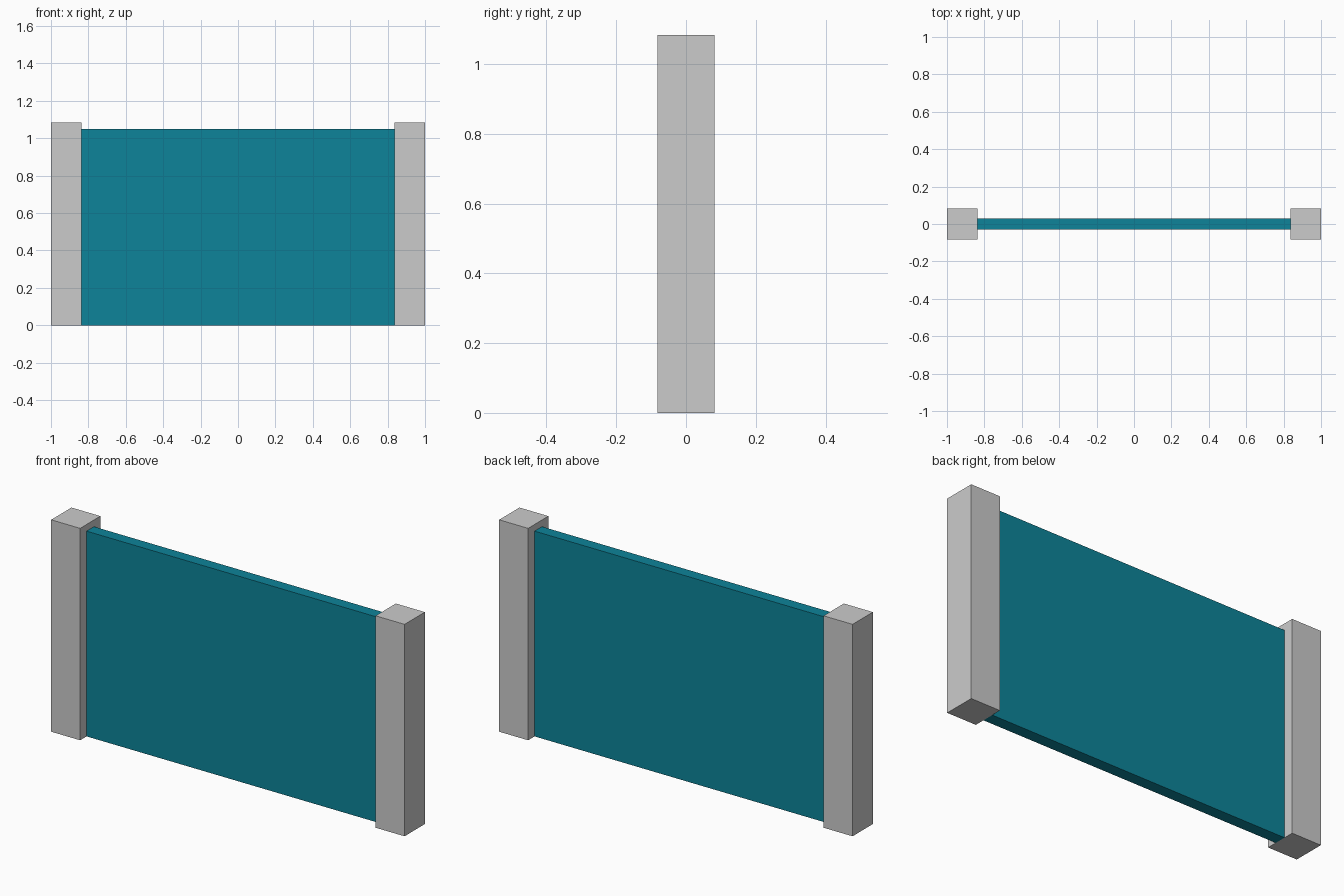
import bpy

if "Cube" in bpy.data.objects:
    bpy.data.objects.remove(bpy.data.objects["Cube"])

POST_W = 0.164
POST_H = 1.084
PANEL_T = 0.06
PANEL_H = 1.05


def box(name, size, centre):
    bpy.ops.mesh.primitive_cube_add(size=1, location=centre)
    obj = bpy.context.object
    obj.name = name
    obj.scale = size
    bpy.ops.object.transform_apply(location=False, rotation=False, scale=True)
    return obj


# Square end posts
for side, sx in (("left", -1), ("right", 1)):
    box(f"{side}_post", (POST_W, POST_W, POST_H),
        (sx * (1 - POST_W / 2), 0, POST_H / 2))

# Thin panel between the posts
panel = box("panel", (2 - 2 * POST_W, PANEL_T, PANEL_H), (0, 0, PANEL_H / 2))
teal = bpy.data.materials.new("teal")
teal.diffuse_color = (0.004, 0.23, 0.32, 1)
teal.use_nodes = True
teal.node_tree.nodes["Principled BSDF"].inputs["Base Color"].default_value = teal.diffuse_color
panel.data.materials.append(teal)
